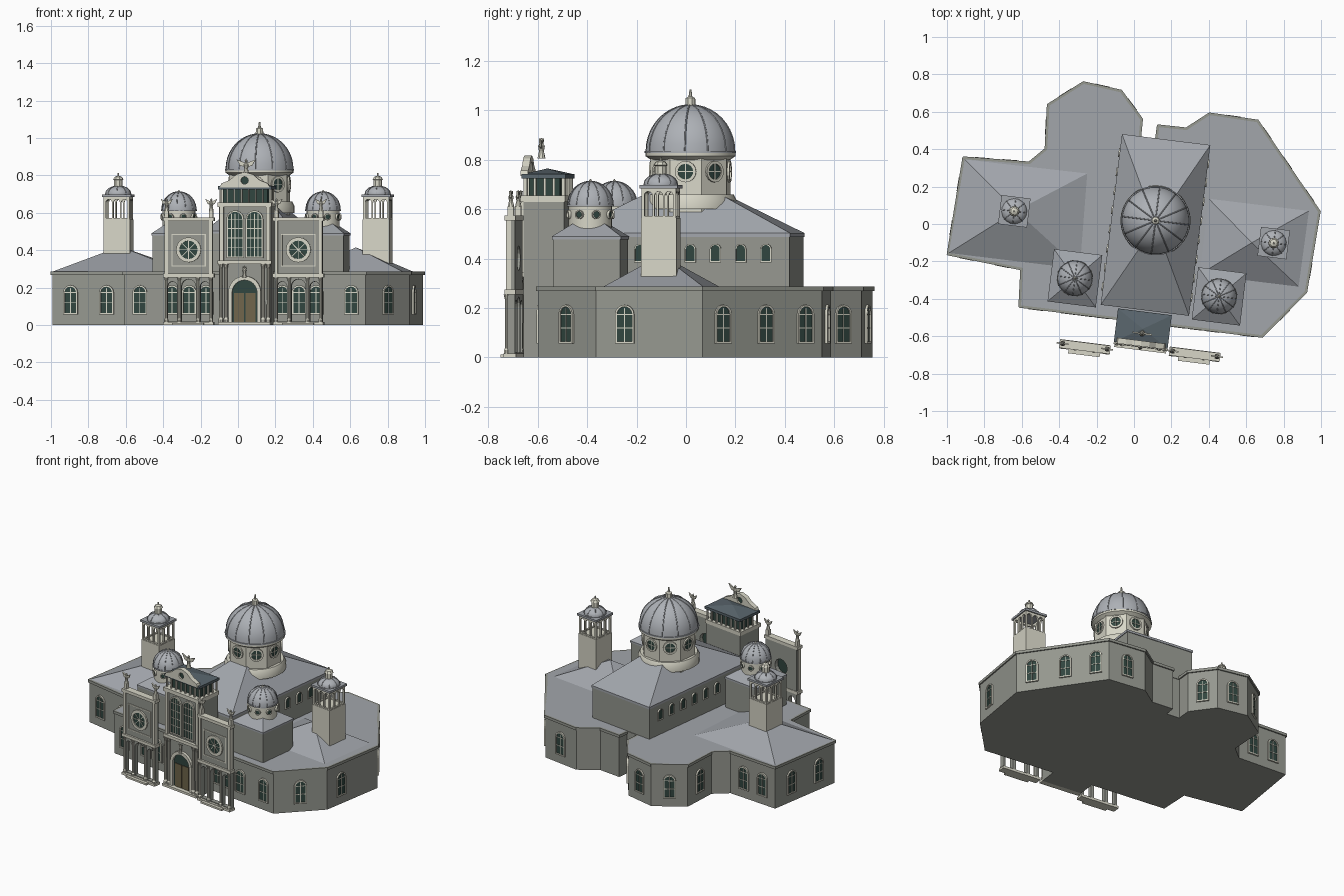
import bpy, bmesh
from math import pi, sin, cos, atan2, radians, hypot
from mathutils import Matrix, Vector

if "Cube" in bpy.data.objects:
    bpy.data.objects.remove(bpy.data.objects["Cube"])

def material(name, *rgb):
    m = bpy.data.materials.new(name)
    m.diffuse_color = (*rgb, 1)
    m.use_nodes = True
    m.node_tree.nodes["Principled BSDF"].inputs["Base Color"].default_value = m.diffuse_color
    return m

WALL = material("stone", .30, .31, .275)
ROOF = material("roof", .36, .38, .41)
DOME = material("dome_metal", .42, .44, .47)
TRIM = material("pale_trim", .68, .67, .57)
DARK = material("dark_glass", .03, .06, .05)
SLATE = material("slate", .10, .13, .15)
WOOD = material("door_wood", .16, .13, .07)
TILT = radians(-7.1)

def frame(x, y, a=TILT, z=0):
    return Matrix.Translation((x, y, z)) @ Matrix.Rotation(a, 4, 'Z')

def finish(name, bm, M, mat, smooth=False):
    bmesh.ops.recalc_face_normals(bm, faces=bm.faces)
    me = bpy.data.meshes.new(name)
    bm.to_mesh(me)
    bm.free()
    me.materials.append(mat)
    if smooth:
        me.polygons.foreach_set("use_smooth", [True] * len(me.polygons))
        me.set_sharp_from_angle(angle=radians(35))
    o = bpy.data.objects.new(name, me)
    bpy.context.collection.objects.link(o)
    o.matrix_world = M
    return o

def box(name, M, x0, x1, y0, y1, z0, z1, mat):
    bm = bmesh.new()
    bmesh.ops.create_cube(bm, size=1)
    for v in bm.verts:
        v.co = (x1 if v.co.x > 0 else x0, y1 if v.co.y > 0 else y0, z1 if v.co.z > 0 else z0)
    return finish(name, bm, M, mat)

def extrude(bm, vec):
    r = bmesh.ops.extrude_face_region(bm, geom=bm.faces[:])
    bmesh.ops.translate(bm, verts=[g for g in r["geom"] if isinstance(g, bmesh.types.BMVert)], vec=vec)

def plate(name, M, loops, y0, y1, mat):
    """Upright plate from an (x, z) outline, any further loops are holes."""
    bm = bmesh.new()
    edges = []
    for pts in loops:
        vs = [bm.verts.new((x, y0, z)) for x, z in pts]
        edges += [bm.edges.new((vs[i - 1], vs[i])) for i in range(len(vs))]
    bmesh.ops.triangle_fill(bm, edges=edges, use_beauty=True, normal=(0, -1, 0))
    extrude(bm, (0, y1 - y0, 0))
    return finish(name, bm, M, mat)

def lathe(name, M, profile, n, mat):
    bm = bmesh.new()
    M = M @ Matrix.Rotation(pi / n, 4, 'Z')
    vs = [bm.verts.new((r, 0, z)) for r, z in profile]
    es = [bm.edges.new(p) for p in zip(vs, vs[1:])]
    bmesh.ops.spin(bm, geom=vs + es, cent=(0, 0, 0), axis=(0, 0, 1), angle=2 * pi, steps=n)
    bmesh.ops.remove_doubles(bm, verts=bm.verts, dist=1e-5)
    return finish(name, bm, M, mat, n > 10)

def pyramid(name, M, pts, z, apex, mat=ROOF):
    bm = bmesh.new()
    vs = [bm.verts.new((x, y, z)) for x, y in pts]
    top = bm.verts.new(apex)
    bm.faces.new(vs)
    for i in range(len(vs)):
        bm.faces.new((vs[i - 1], vs[i], top))
    return finish(name, bm, M, mat)

def rect(x0, x1, z0, z1):
    return [(x0, z0), (x1, z0), (x1, z1), (x0, z1)]

def arch(cx, w, z0, z1, n=8):
    r = w / 2
    return [(cx - r, z0), (cx + r, z0)] + [(cx + r * cos(pi * i / n), z1 - r + r * sin(pi * i / n)) for i in range(n + 1)]

def circle(cx, cz, r, n=16):
    return [(cx + r * cos(2 * pi * i / n), cz + r * sin(2 * pi * i / n)) for i in range(n)]

def window(M, cx, w, z0, z1, e=.008, bars=1):
    plate("window_glass", M, [arch(cx, w, z0, z1)], .002, -.004, DARK)
    plate("window_frame", M, [arch(cx, w + 2 * e, z0 - e, z1 + e), arch(cx, w, z0, z1)], .002, -.01, TRIM)
    for k in range(1, bars + 1):
        x = cx - w / 2 + w * k / (bars + 1)
        box("window_mullion", M, x - .002, x + .002, -.007, 0, z0, z1 - w * .1, TRIM)
    if bars:
        for k in range(1, bars + 2):
            z = z0 + (z1 - w / 2 - z0) * k / (bars + 1)
            box("window_crossbar", M, cx - w / 2, cx + w / 2, -.007, 0, z - .002, z + .002, TRIM)

def oculus(M, z, r, spokes=0):
    plate("round_glass", M, [circle(0, z, r)], .004, -.003, DARK)
    plate("round_frame", M, [circle(0, z, r * 1.2), circle(0, z, r * .88)], .004, -.009, TRIM)
    for k in range(spokes):
        S = M @ Matrix.Translation((0, 0, z)) @ Matrix.Rotation(pi * k / spokes, 4, 'Y')
        box("rose_spoke", S, -r, r, -.006, 0, -.002, .002, TRIM)

def dome(name, M, r, z, h, ribs, n=32, thick=.003):
    arc = [(r * cos(pi / 2 * i / 10), z + h * sin(pi / 2 * i / 10)) for i in range(11)]
    arc[-1] = (0, z + h)
    lathe(name, M, [(0, z - .008), (r * 1.03, z - .008), (r * 1.03, z)] + arc, n, DOME)
    cu = bpy.data.curves.new(name + "_ribs", 'CURVE')
    cu.dimensions, cu.bevel_depth, cu.bevel_resolution = '3D', thick, 0
    for k in range(ribs):
        a = 2 * pi * k / ribs
        s = cu.splines.new('POLY')
        s.points.add(10)
        for p, (q, zz) in zip(s.points, arc):
            p.co = (q * cos(a), q * sin(a), zz, 1)
    cu.materials.append(DOME)
    o = bpy.data.objects.new(name + "_ribs", cu)
    bpy.context.collection.objects.link(o)
    o.matrix_world = M

def statue(M, h, span):
    lathe("statue_body", M, [(0, 0), (.2 * h, 0), (.12 * h, .35 * h), (.17 * h, .6 * h), (.06 * h, .75 * h),
                             (.1 * h, .87 * h), (0, h)], 8, TRIM)
    for s in (-1, 1):
        plate("statue_wing", M, [[(0, .45 * h), (s * span * .6, .55 * h), (s * span, .95 * h), (s * span * .4, .8 * h), (0, .7 * h)]],
              -.004, .004, TRIM)

# Low building: irregular outline with windows and cornice on every edge
outline = [(-.61, -.44), (.683, -.6), (.918, -.364), (.99, .066), (.66, .55), (.404, .588), (.28, .508),
           (.13, .524), (.12, .45), (.03, .46), (.04, .56), (-.07, .71), (-.27, .755), (-.458, .636),
           (-.47, .4), (-.56, .326), (-.91, .353), (-.993, -.16), (-.6, -.24)]
spots = {0: (.066, .2, .27, .34, .655, .725, .795, .94), 1: (.5,), 2: (.27,), 3: (.17, .53, .86), 4: (.5,),
         10: (.5,), 11: (.5,), 12: (.5,), 13: (.5,), 15: (.3, .72), 16: (.27, .73), 17: (.25, .74)}
bm = bmesh.new()
bm.faces.new([bm.verts.new((x, y, 0)) for x, y in outline])
extrude(bm, (0, 0, .278))
finish("low_building", bm, Matrix(), WALL)
bm = bmesh.new()
bm.faces.new([bm.verts.new((x, y, .278)) for x, y in outline])
extrude(bm, (0, 0, .008))
finish("flat_roof", bm, Matrix(), ROOF)
for i, (x, y) in enumerate(outline):
    x2, y2 = outline[(i + 1) % len(outline)]
    E, L = frame(x, y, atan2(y2 - y, x2 - x)), hypot(x2 - x, y2 - y)
    box("eave_cornice", E, -.004, L + .004, -.008, .006, .268, .286, WALL)
    for t in spots.get(i, ()):
        window(E, t * L, .062, .065, .205)

# Shallow pyramid roofs on the wings
pyramid("left_wing_roof", Matrix(), [(-.99, -.155), (-.29, -.24), (-.25, .27), (-.905, .345)], .286, (-.63, .07, .42))
pyramid("right_wing_roof", Matrix(), [(.35, -.27), (.88, -.335), (.935, .07), (.40, .135)], .286, (.63, -.1, .415))

# Nave with clerestory windows and roof
N = frame(.115, -.005)
box("nave", N, -.234, .234, -.456, .456, 0, .495, WALL)
box("nave_eave", N, -.238, .238, -.46, .46, .488, .503, ROOF)
pyramid("nave_roof", N, [(-.238, -.46), (.238, -.46), (.238, .46), (-.238, .46)], .503, (0, 0, .74))
for a in (pi / 2, -pi / 2):
    S = N @ Matrix.Rotation(a, 4, 'Z') @ Matrix.Translation((0, -.234, 0))
    for k in range(8):
        window(S, -.36 + k * .103, .036, .39, .455, .005, 0)

# Main dome on an octagonal drum
D = frame(.115, .018)
lathe("dome_ring", D, [(0, .6), (.188, .6), (.188, .635), (.175, .66), (0, .66)], 32, TRIM)
lathe("main_drum", D, [(.168, .5), (.168, .83), (0, .83)], 8, TRIM)
lathe("drum_cornice", D, [(.16, .80), (.183, .815), (.183, .832), (0, .832)], 32, TRIM)
for k in range(8):
    oculus(D @ Matrix.Rotation(k * pi / 4, 4, 'Z') @ Matrix.Translation((0, -.155, 0)), .752, .036, 2)
dome("main_dome", D, .18, .835, .187, 12, 48)
lathe("main_finial", D, [(.022, 1.01), (.02, 1.05), (.008, 1.056), (.004, 1.085), (0, 1.085)], 8, TRIM)

# Small domes on square blocks
for x, y in ((-.316, -.29), (.455, -.387)):
    S = frame(x, y)
    box("dome_block", S, -.126, .126, -.137, .137, .2, .482, WALL)
    box("block_eave", S, -.13, .13, -.141, .141, .478, .49, ROOF)
    pyramid("block_roof", S, [(-.13, -.141), (.13, -.141), (.13, .141), (-.13, .141)], .49, (0, 0, .585))
    lathe("small_drum", S, [(.088, .49), (.088, .615), (0, .615)], 24, TRIM)
    for k in range(8):
        oculus(S @ Matrix.Rotation((k + .5) * pi / 4, 4, 'Z') @ Matrix.Translation((0, -.088, 0)), .578, .015)
    dome("small_dome", S, .093, .618, .095, 12, 32, .002)
    lathe("small_finial", S, [(0, .705), (.009, .712), (0, .724)], 8, TRIM)

# Bell towers with open belfry and lantern
for x, y in ((-.64, .068), (.747, -.102)):
    T = frame(x, y)
    box("tower_shaft", T, -.072, .072, -.072, .072, .28, .565, TRIM)
    for k in range(4):
        S = T @ Matrix.Rotation(k * pi / 2, 4, 'Z')
        plate("belfry_side", S, [rect(-.07, .07, .56, .69)] + [arch(c, .034, .572, .672, 6) for c in (-.042, 0, .042)],
              -.07, -.058, TRIM)
    box("belfry_cornice", T, -.078, .078, -.078, .078, .684, .698, ROOF)
    dome("tower_dome", T, .068, .702, .042, 8, 16, .002)
    lathe("tower_lantern", T, [(.024, .735), (.024, .775), (.029, .778), (.02, .792), (.005, .798), (.004, .812), (0, .812)], 8, TRIM)

# Central portal
P = frame(.037, -.64)
box("portal_block", P, -.14, .14, 0, .165, 0, .64, WALL)
box("portal_steps", P, -.14, .14, -.035, 0, 0, .015, TRIM)
for z0, z1, d in ((.325, .345, .02), (.63, .655, .018)):
    box("portal_cornice", P, -.145, .145, -d, .17 if z0 > .5 else 0, z0, z1, TRIM)
for s in (-1, 1):
    for x in (.128, .1):
        lathe("portal_column", P @ Matrix.Translation((s * x, -.014, 0)),
              [(.013, 0), (.013, .03), (.009, .04), (.008, .3), (.013, .325)], 10, TRIM)
    box("upper_pilaster", P, s * .125 - .011, s * .125 + .011, -.012, 0, .345, .63, TRIM)
    window(P, s * .052, .078, .365, .605, .008, 3)
    box("door_leaf", P, s * .03 - .027, s * .03 + .027, -.009, 0, .015, .17, WOOD)
plate("door_glass", P, [arch(0, .135, .015, .24, 12)], 0, -.005, DARK)
plate("door_surround", P, [arch(0, .175, .014, .262, 12), arch(0, .135, .015, .24, 12)], 0, -.018, TRIM)
statue(P @ Matrix.Translation((0, -.02, .255)), .062, .012)

# Colonnade, roof and curved gable on top of the portal
box("attic_core", P, -.12, .12, .02, .145, .65, .735, DARK)
for i in range(8):
    for y in (.005, .16):
        box("attic_post", P, -.137 + i * .0381, -.13 + i * .0381, y - .006, y + .006, .655, .73, TRIM)
for s in (-1, 1):
    for y in (.045, .085, .122):
        box("attic_side_post", P, s * .133 - .004, s * .133 + .004, y - .005, y + .005, .655, .73, TRIM)
box("attic_beam", P, -.145, .145, -.008, .172, .725, .742, SLATE)
pyramid("attic_roof", P, [(-.14, -.004), (.14, -.004), (.14, .168), (-.14, .168)], .742, (0, .08, .765), SLATE)
gable = [(-.135, .735), (.135, .735), (.125, .757), (.08, .775), (.045, .805), (0, .818), (-.045, .805), (-.08, .775), (-.125, .757)]
plate("gable", P, [gable, circle(0, .773, .02)], -.014, .016, TRIM)
plate("gable_panel", P, [circle(0, .773, .022)], -.004, .006, DARK)
statue(P @ Matrix.Translation((0, .055, .805)), .085, .052)

# Free-standing side screens with open arcades
for x, y in ((-.262, -.652), (.325, -.692)):
    S = frame(x, y)
    plate("screen_wall", S, [rect(-.128, .128, .015, .57), circle(0, .402, .05)] +
          [arch(c, w, .02, h) for c, w, h in ((-.088, .052, .232), (0, .078, .245), (.088, .052, .232))], -.015, .015, WALL)
    oculus(S @ Matrix.Translation((0, -.015, 0)), .402, .056, 4)
    box("screen_base", S, -.135, .135, -.03, .02, 0, .015, TRIM)
    box("screen_step", S, -.085, .085, -.05, -.02, 0, .012, TRIM)
    for z in (.255, .555):
        box("screen_cornice", S, -.137, .137, -.027, .018, z, z + .02, TRIM)
    for a, b in (((-.09, .09), (.48, .486)), ((-.09, .09), (.312, .318)), ((-.093, -.087), (.312, .486)), ((.087, .093), (.312, .486))):
        box("screen_molding", S, *a, -.019, -.014, *b, TRIM)
    for c in (-.12, -.05, .05, .12):
        lathe("screen_column", S @ Matrix.Translation((c, -.02, 0)),
              [(.011, .015), (.011, .03), (.007, .036), (.007, .235), (.012, .255)], 10, TRIM)
    for s in (-1, 1):
        box("screen_pilaster", S, s * .12 - .009, s * .12 + .009, -.022, 0, .275, .555, TRIM)
        box("statue_pedestal", S, s * .12 - .011, s * .12 + .011, -.014, .01, .57, .61, TRIM)
        statue(S @ Matrix.Translation((s * .12, -.002, .61)), .068, .032)
